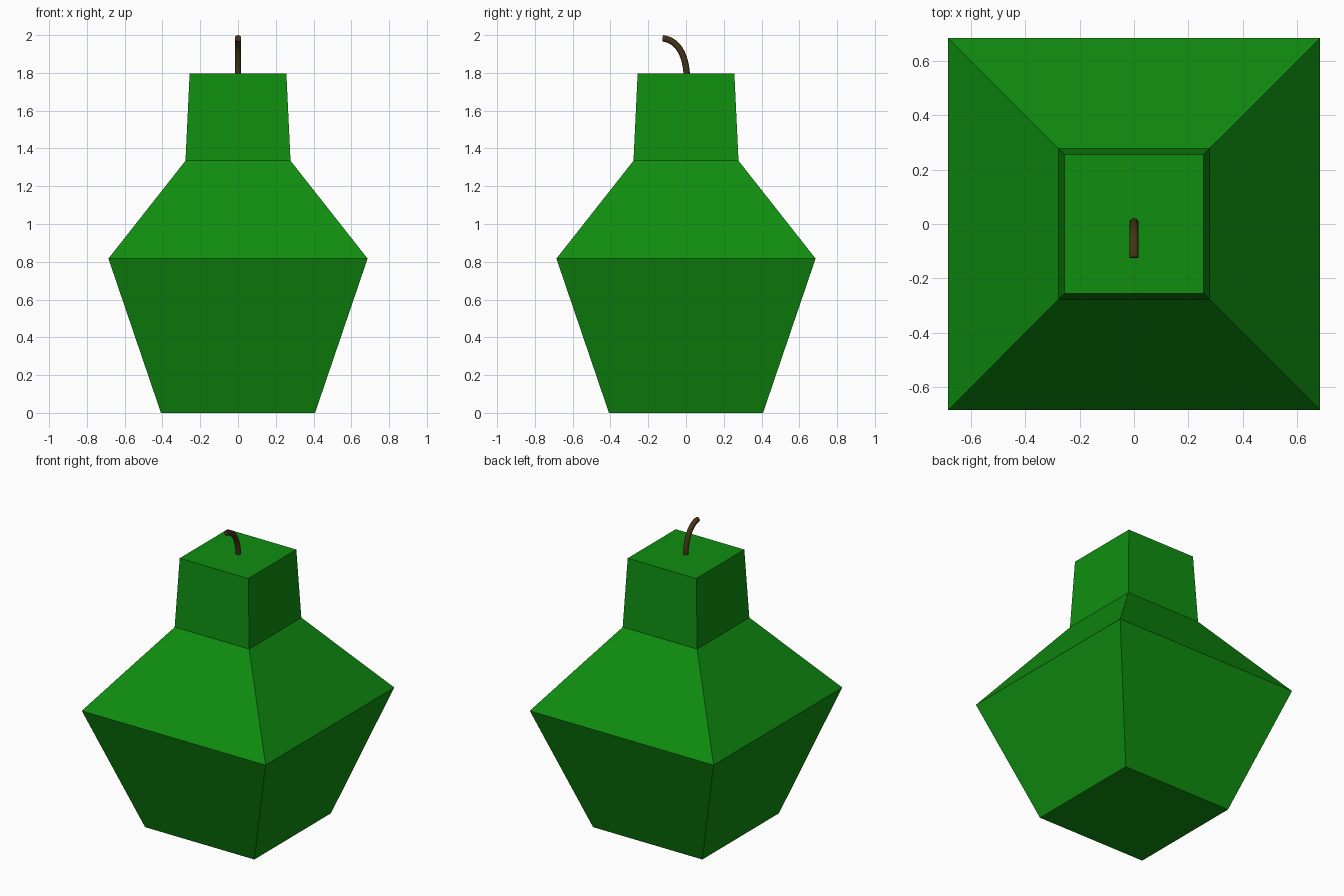
import bpy
import bmesh
import math

cube = bpy.data.objects.get("Cube")
if cube:
    bpy.data.objects.remove(cube, do_unlink=True)


def make_material(name, rgb, roughness=0.8):
    mat = bpy.data.materials.new(name)
    mat.use_nodes = True
    mat.diffuse_color = (*rgb, 1)
    bsdf = mat.node_tree.nodes["Principled BSDF"]
    bsdf.inputs["Base Color"].default_value = (*rgb, 1)
    bsdf.inputs["Roughness"].default_value = roughness
    return mat


green = make_material("green skin", (0.005, 0.27, 0.005))
brown = make_material("brown stem", (0.06, 0.034, 0.008))

# Faceted fruit body: square rings (half width, height) joined into one shell
PROFILE = [(0.408, 0.0), (0.686, 0.817), (0.278, 1.335), (0.256, 1.797)]
CORNERS = [(-1, -1), (1, -1), (1, 1), (-1, 1)]

bm = bmesh.new()
rings = [[bm.verts.new((sx * w, sy * w, z)) for sx, sy in CORNERS]
         for w, z in PROFILE]
for low, high in zip(rings, rings[1:]):
    for i in range(4):
        j = (i + 1) % 4
        bm.faces.new((low[i], low[j], high[j], high[i]))
bm.faces.new(rings[0][::-1])
bm.faces.new(rings[-1])
bmesh.ops.recalc_face_normals(bm, faces=bm.faces)
mesh = bpy.data.meshes.new("fruit_body")
bm.to_mesh(mesh)
bm.free()
mesh.materials.append(green)
body = bpy.data.objects.new("fruit_body", mesh)
bpy.context.collection.objects.link(body)

# Stem: round tube along a curve that bends towards the front
curve = bpy.data.curves.new("stem", "CURVE")
curve.dimensions = "3D"
curve.bevel_depth = 0.017
curve.bevel_resolution = 4
curve.resolution_u = 12
curve.use_fill_caps = True
spline = curve.splines.new("BEZIER")
spline.bezier_points.add(1)
start, end = spline.bezier_points
for p in (start, end):
    p.handle_left_type = p.handle_right_type = "FREE"
start.co = (0, 0.005, 1.77)
start.handle_left = (0, 0.006, 1.70)
start.handle_right = (0, 0.002, 1.90)
end.co = (0, -0.124, 1.983)
end.handle_left = (0, -0.045, 1.975)
end.handle_right = (0, -0.18, 1.989)
curve.materials.append(brown)
stem = bpy.data.objects.new("stem", curve)
bpy.context.collection.objects.link(stem)

bpy.ops.object.select_all(action="DESELECT")
stem.select_set(True)
bpy.context.view_layer.objects.active = stem
bpy.ops.object.convert(target="MESH")
bpy.ops.object.shade_smooth_by_angle(angle=math.radians(40))
